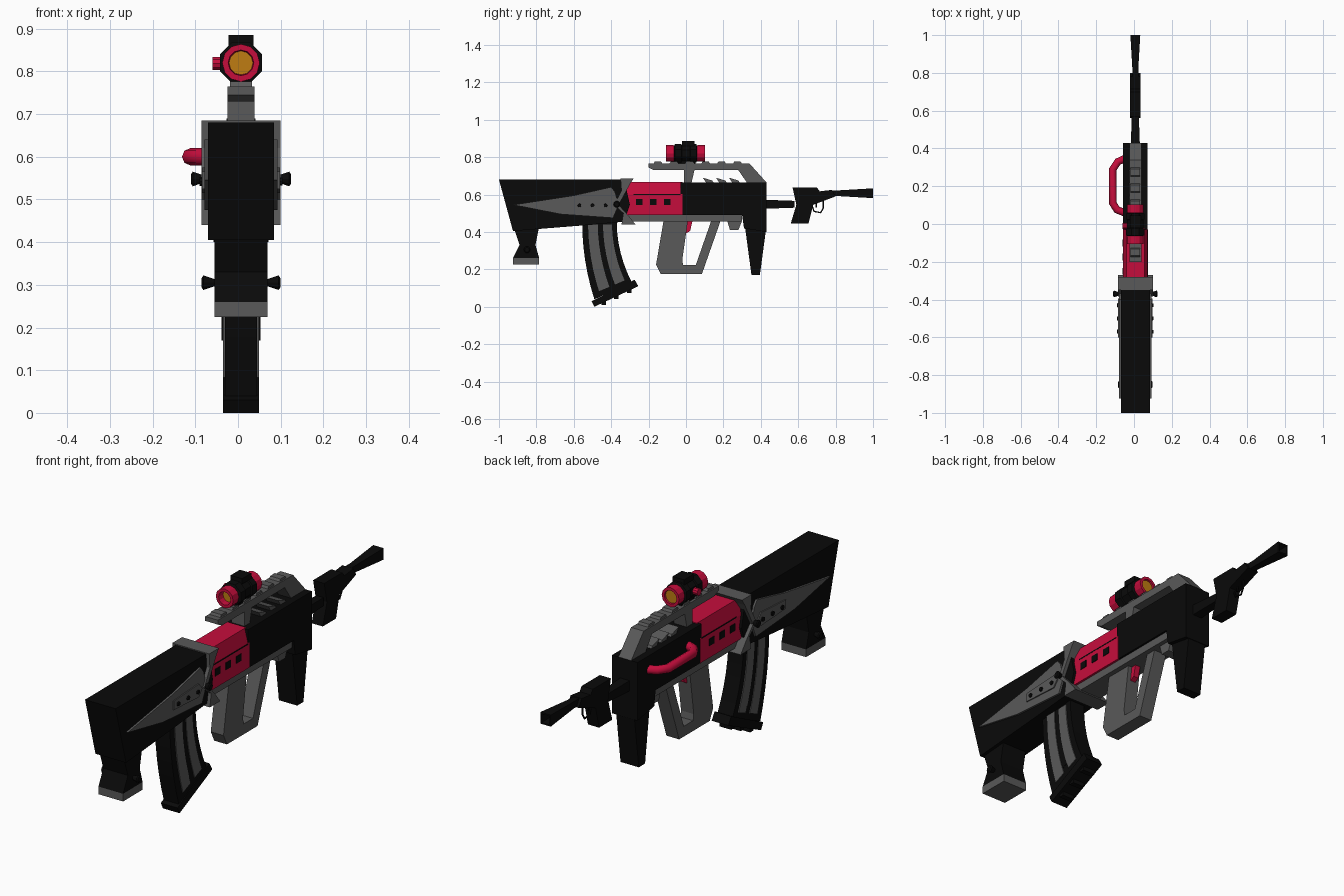
import bpy, bmesh, math
from mathutils import Vector

old = bpy.data.objects.get("Cube")
if old:
    bpy.data.objects.remove(old, do_unlink=True)

CX = 0.007  # centre plane of the body


def material(name, rgb):
    m = bpy.data.materials.new(name)
    m.use_nodes = True
    m.diffuse_color = (*rgb, 1)
    m.node_tree.nodes["Principled BSDF"].inputs["Base Color"].default_value = (*rgb, 1)
    return m


black = material("black", (0.003, 0.003, 0.003))
grey = material("grey", (0.1, 0.1, 0.1))
red = material("crimson", (0.56, 0.004, 0.045))
amber = material("amber", (0.52, 0.2, 0.006))


def finish(name, bm, mat):
    bmesh.ops.recalc_face_normals(bm, faces=bm.faces)
    me = bpy.data.meshes.new(name)
    bm.to_mesh(me)
    bm.free()
    me.materials.append(mat)
    ob = bpy.data.objects.new(name, me)
    bpy.context.collection.objects.link(ob)
    return ob


def prism(name, pts, half, mat, x=CX, axis="x"):
    """Extrude a (y, z) profile across x, or an (x, z) profile along y."""
    bm = bmesh.new()
    lo, hi = (x - half, x + half)
    if axis == "x":
        vs = [bm.verts.new((lo, a, b)) for a, b in pts]
        step = Vector((hi - lo, 0, 0))
    else:
        vs = [bm.verts.new((CX + a, lo, b)) for a, b in pts]
        step = Vector((0, hi - lo, 0))
    face = bm.faces.new(vs)
    out = bmesh.ops.extrude_face_region(bm, geom=[face])["geom"]
    bmesh.ops.translate(bm, vec=step, verts=[v for v in out if isinstance(v, bmesh.types.BMVert)])
    if face.is_valid is False or len(bm.faces) < len(pts) + 2:
        bm.faces.new(vs)
    return finish(name, bm, mat)


def box(name, y0, y1, z0, z1, half, mat, x=CX):
    return prism(name, [(y0, z0), (y1, z0), (y1, z1), (y0, z1)], half, mat, x)


def lathe(name, prof, z, mat, seg=12, phase=0.0, origin=None, axis="y"):
    """Rings of (position, radius) around an axis, capped at both ends."""
    bm = bmesh.new()
    ox, oy, oz = origin or (CX, 0, z)
    rings = []
    for p, r in prof:
        ring = []
        for i in range(seg):
            a = phase + math.tau * i / seg
            u, w = r * math.cos(a), r * math.sin(a)
            co = (ox + u, oy + p, oz + w) if axis == "y" else (ox + p, oy + u, oz + w)
            ring.append(bm.verts.new(co))
        rings.append(ring)
    for a, b in zip(rings, rings[1:]):
        for i in range(seg):
            j = (i + 1) % seg
            bm.faces.new((a[i], a[j], b[j], b[i]))
    bm.faces.new(rings[0])
    bm.faces.new(rings[-1])
    return finish(name, bm, mat)


def tube(name, pts, radius, mat):
    cu = bpy.data.curves.new(name, "CURVE")
    cu.dimensions = "3D"
    cu.bevel_depth = radius
    cu.bevel_resolution = 2
    cu.use_fill_caps = True
    sp = cu.splines.new("POLY")
    sp.points.add(len(pts) - 1)
    for p, co in zip(sp.points, pts):
        p.co = (*co, 1)
    cu.materials.append(mat)
    ob = bpy.data.objects.new(name, cu)
    bpy.context.collection.objects.link(ob)


# Stock, its foot and the collar in front of it
prism("stock", [(-1, .68), (-.925, .405), (-.55, .435), (-.33, .455), (-.3, .545), (-.33, .68)], .077, black)
prism("stock_foot", [(-.92, .42), (-.89, .33), (-.925, .26), (-.785, .26), (-.805, .33), (-.785, .43)], .062, black)
box("foot_pad", -.925, -.785, .225, .26, .062, grey)
prism("collar", [(-.35, .685), (-.28, .685), (-.3, .655), (-.36, .545), (-.31, .49), (-.27, .44),
                 (-.345, .44), (-.335, .5), (-.385, .545), (-.345, .62)], .093, grey)

# Receiver with chamfered top and square vents
prism("receiver", [(-.065, .49), (.065, .49), (.065, .6), (.048, .668), (-.048, .668), (-.065, .6)],
      .165, red, -.185, "y")
box("receiver_rear", -.355, -.33, .51, .6, .062, red)
box("lower_rail", -.32, .3, .455, .492, .055, grey)

for s, side in ((1, "left"), (-1, "right")):
    # Stock side panels and bolts
    prism(f"{side}_stock_panel", [(-.925, .545), (-.6, .595), (-.4, .64), (-.38, .615), (-.36, .545),
                                  (-.39, .475), (-.67, .495)], .005, grey, CX + s * .081)
    prism(f"{side}_panel_rib", [(-.6, .565), (-.42, .575), (-.395, .545), (-.42, .515), (-.6, .525)],
          .003, grey, CX + s * .088)
    for k in range(3):
        lathe(f"{side}_panel_bolt_{k + 1}", [(-.006, .011), (.006, .009)], 0, black, 8,
              origin=(CX + s * .091, -.57 + k * .07, .542), axis="x")
    for y, z, x in ((-.37, .548, .085), (-.85, .305, .06)):
        lathe(f"{side}_pin_{z:.1f}", [(0, .008), (s * .028, .018), (s * .032, .012)], 0, black, 10,
              origin=(CX + s * x, y, z), axis="x")
    for k in range(3):
        y = -.25 + k * .075
        box(f"{side}_vent_{k + 1}", y - .018, y + .018, .545, .577, .003, black, CX + s * .065)
    box(f"{side}_receiver_seam", -.28, -.03, .598, .603, .001, black, CX + s * .065)

# Forward housing, fore grip and underside blocks
prism("forward_housing", [(-.03, .665), (.43, .665), (.43, .4), (.31, .42), (.3, .49), (-.03, .49)], .064, black)
prism("fore_grip", [(.315, .43), (.35, .17), (.395, .17), (.43, .43)], .046, black)
prism("rail_block", [(.22, .46), (.235, .41), (.28, .41), (.3, .46)], .035, grey)

# Grip and trigger guard loop
prism("grip_loop", [(-.12, .46), (-.16, .225), (-.135, .175), (.085, .175), (.185, .46), (.135, .46),
                    (.052, .222), (-.015, .222), (-.02, .25), (.01, .46)], .032, grey)
prism("trigger", [(-.01, .46), (.035, .46), (.022, .405), (-.005, .39)], .013, red)


# Curved magazine built from strips that follow the same bend
def bend(u, t):
    return (-.555 + .185 * u + (.065 + .015 * u) * t * t, .45 - t * (.41 - .09 * u))


def strip(name, u0, u1, t0, t1, half, mat):
    ts = [t0 + (t1 - t0) * i / 6 for i in range(7)]
    prism(name, [bend(u0, t) for t in ts] + [bend(u1, t) for t in reversed(ts)], half, mat)


strip("magazine", 0, 1, 0, 1, .038, black)
strip("magazine_rear_panel", .17, .45, .03, .93, .042, grey)
strip("magazine_front_panel", .6, .86, .03, .93, .042, grey)
strip("magazine_slot", .45, .6, .03, .85, .0395, black)
prism("magazine_plate", [(-.505, .03), (-.49, 0), (-.255, .11), (-.275, .145)], .042, black)
for k in range(3):
    y = -.44 + k * .068
    box(f"plate_stud_{k + 1}", y - .012, y + .012, .01 + k * .032, .05 + k * .032, .03, black)

# Top carrying rail, its supports and teeth
prism("top_rail", [(-.2, .765), (.34, .765), (.43, .665), (.325, .665), (.28, .73), (.045, .73),
                   (.03, .665), (-.01, .665), (-.01, .73), (-.17, .73), (-.2, .745)], .032, grey)
for k in range(6):
    y = -.15 + k * .085
    prism(f"rail_tooth_{k + 1}", [(y - .024, .764), (y - .017, .776), (y + .017, .776), (y + .024, .764)], .026, grey)
for k in range(3):
    y = .09 + k * .07
    prism(f"housing_ridge_{k + 1}", [(y, .69), (y + .02, .66), (y + .06, .66), (y + .05, .675)], .034, grey)

# Sight: octagonal body, open end rings, lenses, knobs
box("sight_mount", -.05, .05, .755, .79, .02, black)
lathe("sight_body", [(-.065, .04), (-.06, .053), (-.025, .053), (-.022, .047), (.022, .047), (.025, .053),
                     (.055, .053), (.06, .04)], .82, black, 8, math.pi / 8)
lathe("sight_rear_ring", [(-.06, .04), (-.068, .044), (-.107, .044), (-.107, .03), (-.075, .028)], .82, red)
lathe("sight_front_ring", [(.055, .04), (.063, .044), (.102, .044), (.102, .031), (.09, .03)], .82, red)
lathe("rear_lens", [(-.078, .028), (-.074, .028)], .82, amber)
lathe("front_lens", [(.088, .03), (.094, .03)], .82, amber)
box("sight_top_knob", -.022, .045, .86, .885, .029, black)
lathe("sight_side_knob", [(-.067, .016), (-.04, .016)], 0, red, 10, origin=(CX, -.01, .818), axis="x")

# Side handle on the right
tube("side_handle", [(-.05, .345, .6), (-.085, .33, .6), (-.112, .29, .6), (-.112, .11, .6),
                     (-.09, .075, .6), (-.05, .06, .6)], .02, red)

# Barrel rod, muzzle block and flared square muzzle
Q = math.pi / 4
lathe("barrel_rod", [(.42, .034), (.58, .026)], .548, black, 4, Q)
prism("muzzle_block", [(.57, .637), (.7, .637), (.715, .617), (.78, .625), (.8, .59), (.68, .545),
                       (.655, .445), (.56, .445), (.59, .545)], .028, black)
lathe("muzzle", [(.76, .022), (.82, .022), (1, .037), (1, .028), (.95, .02)], .607, black, 4, Q)
tube("small_guard", [(CX, .67, .55), (CX, .685, .51), (CX, .72, .503), (CX, .735, .53), (CX, .735, .58)], .004, black)
tube("small_trigger", [(CX, .7, .57), (CX, .695, .53)], .004, black)
